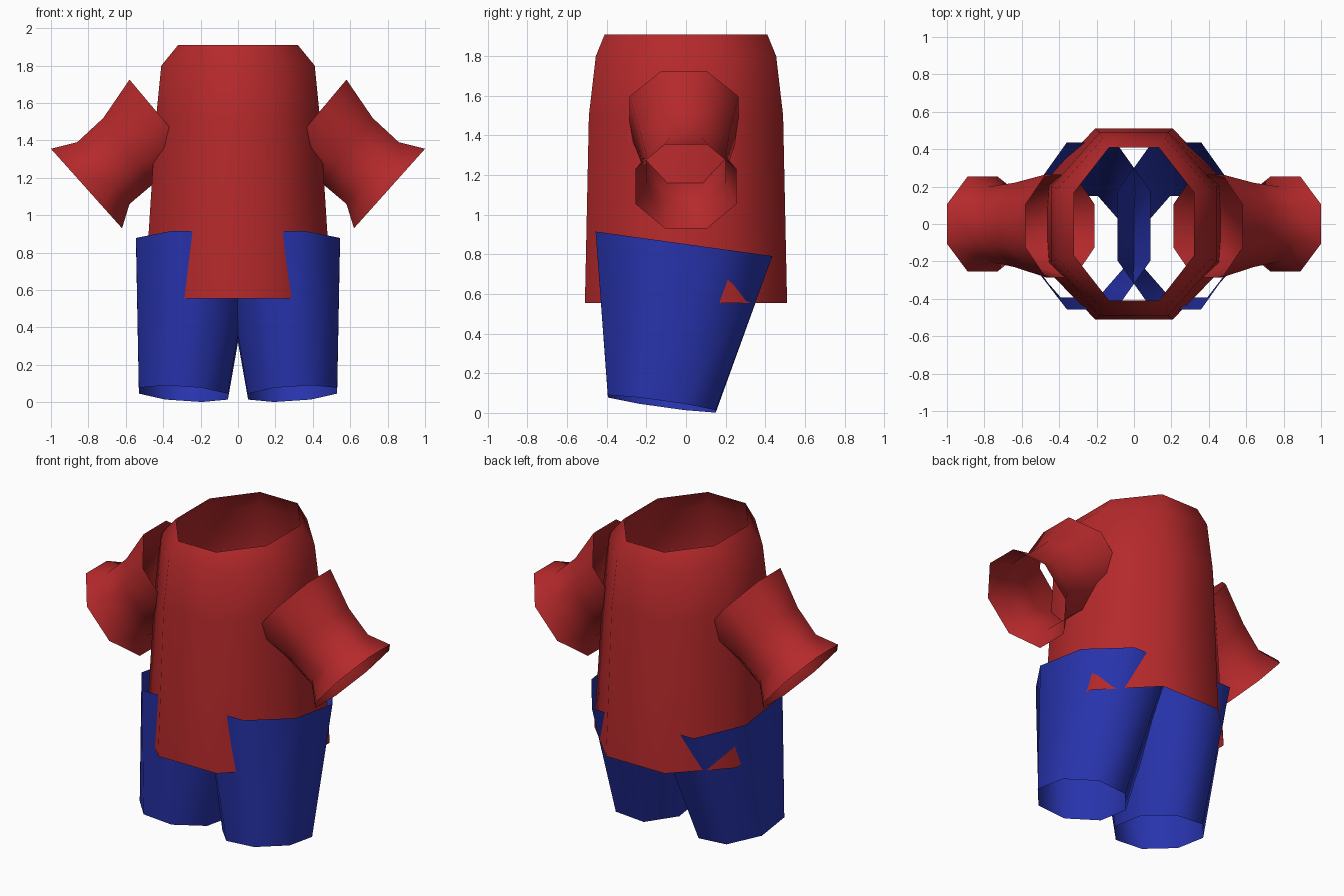
import bpy, bmesh, math
from mathutils import Vector

if "Cube" in bpy.data.objects:
    bpy.data.objects.remove(bpy.data.objects["Cube"])


def material(name, rgb):
    m = bpy.data.materials.new(name)
    m.diffuse_color = (*rgb, 1)
    m.use_nodes = True
    m.node_tree.nodes["Principled BSDF"].inputs["Base Color"].default_value = m.diffuse_color
    return m


RED = material("shirt red", (0.46, 0.022, 0.024))
BLUE = material("trouser blue", (0.021, 0.034, 0.42))
SIDES = 8


def tube(name, rings, mat, mirror=False):
    """Open eight-sided tube; each ring is (centre, half-axis u, half-axis v)."""
    bm = bmesh.new()
    loops = []
    flip = -1 if mirror else 1
    k = 1 / math.cos(math.pi / SIDES)
    for c, u, v in rings:
        loop = []
        for i in range(SIDES):
            a = 2 * math.pi * (i + 0.5) / SIDES
            p = Vector(c) + Vector(u) * math.cos(a) * k + Vector(v) * math.sin(a) * k
            loop.append(bm.verts.new((p.x * flip, p.y, p.z)))
        loops.append(loop)
    # keep the faces pointing outward
    c, u, v = (Vector(t) for t in rings[0])
    outward = u.cross(v).dot(Vector(rings[-1][0]) - c) * flip > 0
    for lo, hi in zip(loops, loops[1:]):
        for i in range(SIDES):
            j = (i + 1) % SIDES
            quad = [lo[i], lo[j], hi[j], hi[i]]
            f = bm.faces.new(quad if outward else quad[::-1])
            f.smooth = True
    mesh = bpy.data.meshes.new(name)
    bm.to_mesh(mesh)
    bm.free()
    mesh.materials.append(mat)
    ob = bpy.data.objects.new(name, mesh)
    bpy.context.collection.objects.link(ob)
    return ob


# Shirt body: height, half width, half depth
body = [(0.555, 0.50, 0.51), (1.50, 0.44, 0.49), (1.80, 0.41, 0.455), (1.91, 0.32, 0.41)]
tube("shirt_body", [((0, 0, z), (w, 0, 0), (0, d, 0)) for z, w, d in body], RED)

# Sleeves: upper point (x, z), lower point (x, z), half depth, y centre
cuts = [
    ((0.58, 1.725), (0.21, 1.285), 0.275, -0.01),
    ((0.72, 1.52), (0.45, 1.17), 0.225, -0.005),
    ((0.86, 1.39), (0.58, 1.06), 0.20, 0.0),
    ((1.00, 1.355), (0.62, 0.93), 0.255, 0.0),
]
sleeve = []
for (x1, z1), (x2, z2), d, y in cuts:
    sleeve.append((((x1 + x2) / 2, y, (z1 + z2) / 2),
                   ((x1 - x2) / 2, 0, (z1 - z2) / 2), (0, d, 0)))

# Trouser legs: slanted hems, leaning forward towards the bottom
leg = [
    ((0.292, -0.122, 0.046), (0.238, 0, 0.016), (0, 0.272, -0.038)),
    ((0.228, -0.01, 0.853), (0.317, 0, 0.0), (0, 0.446, -0.062)),
]

for side, mirrored in (("right", False), ("left", True)):
    tube(side + "_sleeve", sleeve, RED, mirrored)
    tube(side + "_trouser_leg", leg, BLUE, mirrored)
